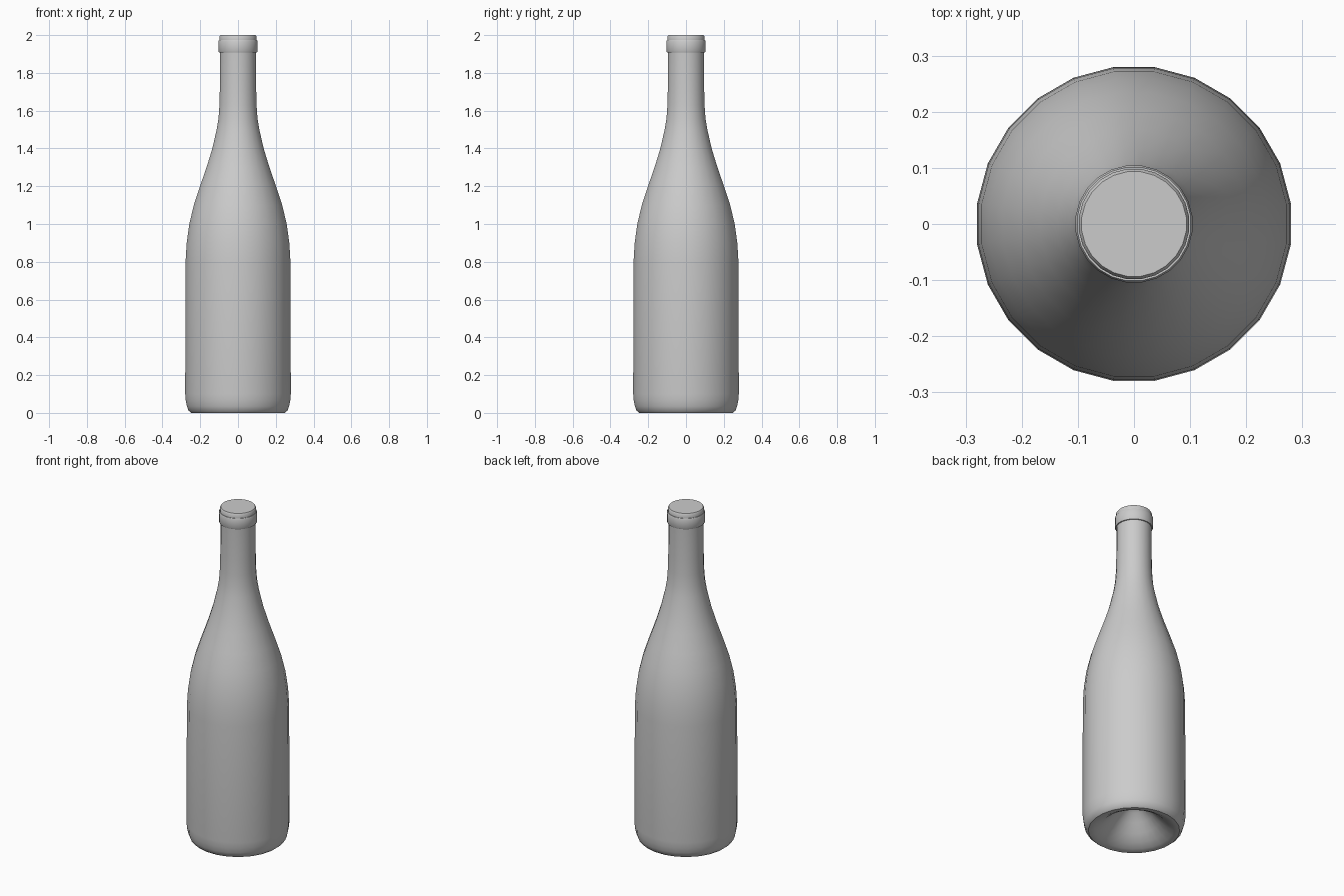
import bpy, bmesh, math
from mathutils import Matrix, Vector

cube = bpy.data.objects.get("Cube")
if cube:
    bpy.data.objects.remove(cube, do_unlink=True)

SIDES = 24

# One plain grey material
grey = bpy.data.materials.new("plain grey")
grey.use_nodes = True
colour = (0.6, 0.6, 0.6, 1.0)
grey.diffuse_color = colour
grey.node_tree.nodes["Principled BSDF"].inputs["Base Color"].default_value = colour


def lathe(name, profile):
    """Spin (radius, height) points around z, with flats facing the axes."""
    bm = bmesh.new()
    start = Matrix.Rotation(math.pi / SIDES, 3, 'Z')
    verts = [bm.verts.new(start @ Vector((r, 0, z))) for r, z in profile]
    edges = [bm.edges.new(pair) for pair in zip(verts, verts[1:])]
    bmesh.ops.spin(bm, geom=verts + edges, cent=(0, 0, 0), axis=(0, 0, 1),
                   angle=math.tau, steps=SIDES, use_duplicate=False)
    bmesh.ops.remove_doubles(bm, verts=bm.verts, dist=0.0005)
    bmesh.ops.recalc_face_normals(bm, faces=bm.faces)
    mesh = bpy.data.meshes.new(name)
    bm.to_mesh(mesh)
    bm.free()
    mesh.materials.append(grey)
    obj = bpy.data.objects.new(name, mesh)
    bpy.context.collection.objects.link(obj)
    bpy.ops.object.select_all(action='DESELECT')
    obj.select_set(True)
    bpy.context.view_layer.objects.active = obj
    bpy.ops.object.shade_smooth_by_angle(angle=math.radians(35))
    return obj


# Hollow punt under the base, from its peak out to the foot
punt = [(0, 0.17), (0.03, 0.165), (0.06, 0.145), (0.10, 0.105),
        (0.14, 0.06), (0.18, 0.025), (0.215, 0.006), (0.235, 0.0)]

# Rounded foot, straight wall, sloping shoulder and neck
wall = [(0.25, 0.0), (0.264, 0.012), (0.273, 0.035), (0.279, 0.065),
        (0.282, 0.10), (0.280, 0.80), (0.274, 0.90), (0.260, 1.0),
        (0.236, 1.1), (0.203, 1.2), (0.168, 1.3), (0.137, 1.4),
        (0.114, 1.5), (0.104, 1.56), (0.099, 1.63), (0.097, 1.72)]

# Neck top with closed flat mouth
mouth = [(0.096, 1.91), (0.099, 1.97), (0.099, 1.992), (0.094, 2.0), (0, 2.0)]

lathe("bottle", punt + wall + mouth)

# Raised band around the mouth
lathe("lip_ring", [(0.094, 1.908), (0.102, 1.908), (0.105, 1.914),
                   (0.105, 1.966), (0.102, 1.973), (0.094, 1.973),
                   (0.094, 1.908)])
